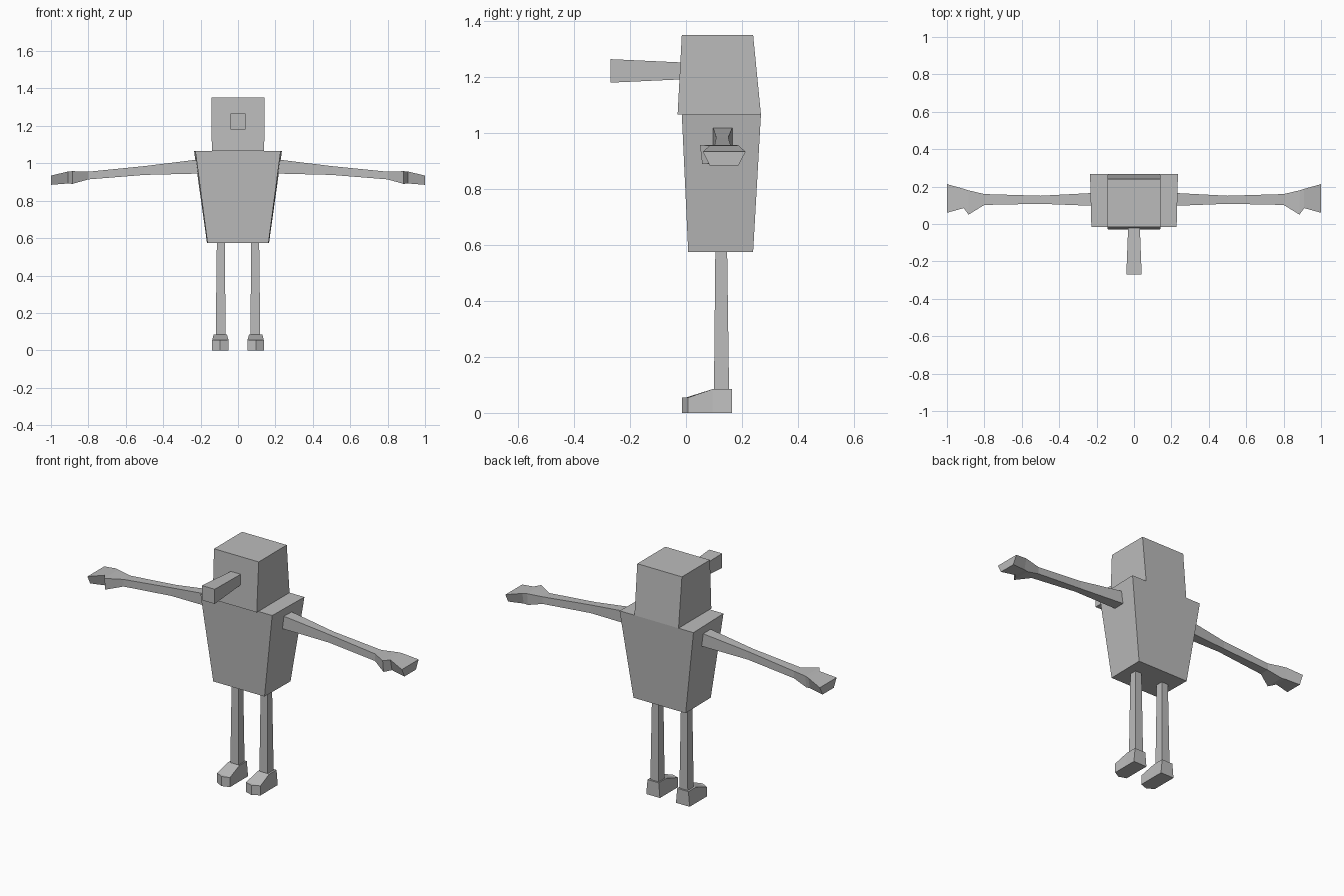
import bpy, bmesh

cube = bpy.data.objects.get("Cube")
if cube:
    bpy.data.objects.remove(cube, do_unlink=True)

grey = bpy.data.materials.new("plain grey")
grey.use_nodes = True
COLOUR = (0.5, 0.5, 0.5, 1)
grey.diffuse_color = COLOUR
grey.node_tree.nodes["Principled BSDF"].inputs["Base Color"].default_value = COLOUR


def loft(name, rings, side=1):
    """Skin a series of matching rings, cap both ends; side=-1 mirrors in x."""
    bm = bmesh.new()
    loops = [[bm.verts.new((x * side, y, z)) for x, y, z in ring] for ring in rings]
    for a, b in zip(loops, loops[1:]):
        for i in range(len(a)):
            j = (i + 1) % len(a)
            bm.faces.new((a[i], a[j], b[j], b[i]))
    bm.faces.new(loops[0])
    bm.faces.new(loops[-1])
    bmesh.ops.recalc_face_normals(bm, faces=bm.faces)
    mesh = bpy.data.meshes.new(name)
    bm.to_mesh(mesh)
    bm.free()
    mesh.materials.append(grey)
    obj = bpy.data.objects.new(name, mesh)
    bpy.context.collection.objects.link(obj)
    return obj


def level(z, x0, x1, y0, y1, flare=0):
    """Horizontal four-sided ring, optionally wider at the back."""
    return [(x0, y0, z), (x1, y0, z), (x1 + flare, y1, z), (x0 - flare, y1, z)]


def across(x, y0, y1, z0, z1, inset=0):
    """Ring facing along x, optionally narrower underneath."""
    return [(x, y0 + inset, z0), (x, y1 - inset, z0), (x, y1, z1), (x, y0, z1)]


# Torso and head
loft("torso", [level(0.575, -0.163, 0.163, 0.008, 0.24, 0.003),
               level(1.067, -0.228, 0.228, -0.015, 0.268, 0.007)])
loft("head", [level(1.067, -0.14, 0.14, -0.03, 0.268),
              level(1.352, -0.142, 0.142, -0.015, 0.24)])

# Long square nose, wider at the tip
loft("nose", [[(x * w, y, 1.223 + z * h) for x, z in ((-1, -1), (1, -1), (1, 1), (-1, 1))]
              for y, w, h in ((-0.27, 0.041, 0.042), (-0.01, 0.031, 0.03))])

for side, label in ((1, "left"), (-1, "right")):
    # Arm with a flared hand and thumb notch
    loft(label + "_arm", [
        across(0.215, 0.097, 0.166, 0.945, 1.02),
        across(0.5, 0.108, 0.151, 0.938, 0.985),
        across(0.8, 0.102, 0.16, 0.914, 0.955),
        across(0.885, 0.05, 0.18, 0.89, 0.958, 0.008),
        across(0.91, 0.085, 0.188, 0.892, 0.956, 0.014),
        across(1.0, 0.06, 0.213, 0.885, 0.934, 0.025)], side)

    # Leg
    loft(label + "_leg", [level(0.08, 0.066, 0.119, 0.1, 0.154),
                          level(0.59, 0.071, 0.113, 0.105, 0.147)], side)

    # Foot with a faceted toe and sloping top
    sole = [(0.051, 0.0), (0.096, -0.015), (0.138, 0.008),
            (0.138, 0.095), (0.138, 0.164), (0.051, 0.164), (0.051, 0.095)]
    heights = [0.055] * 3 + [0.085] * 4
    top = [(x if h < 0.06 else 0.0945 + (x - 0.0945) * 0.82, y, h)
           for (x, y), h in zip(sole, heights)]
    foot = loft(label + "_foot", [[(x, y, 0) for x, y in sole], top], side)

    # Split the top into toe tip, slope and flat ankle
    bm = bmesh.new()
    bm.from_mesh(foot.data)
    bm.verts.ensure_lookup_table()
    cap = bm.faces.get(bm.verts[7:])
    bmesh.ops.connect_verts(bm, verts=[bm.verts[10], bm.verts[13]])
    bmesh.ops.connect_verts(bm, verts=[bm.verts[7], bm.verts[9]])
    bm.to_mesh(foot.data)
    bm.free()
